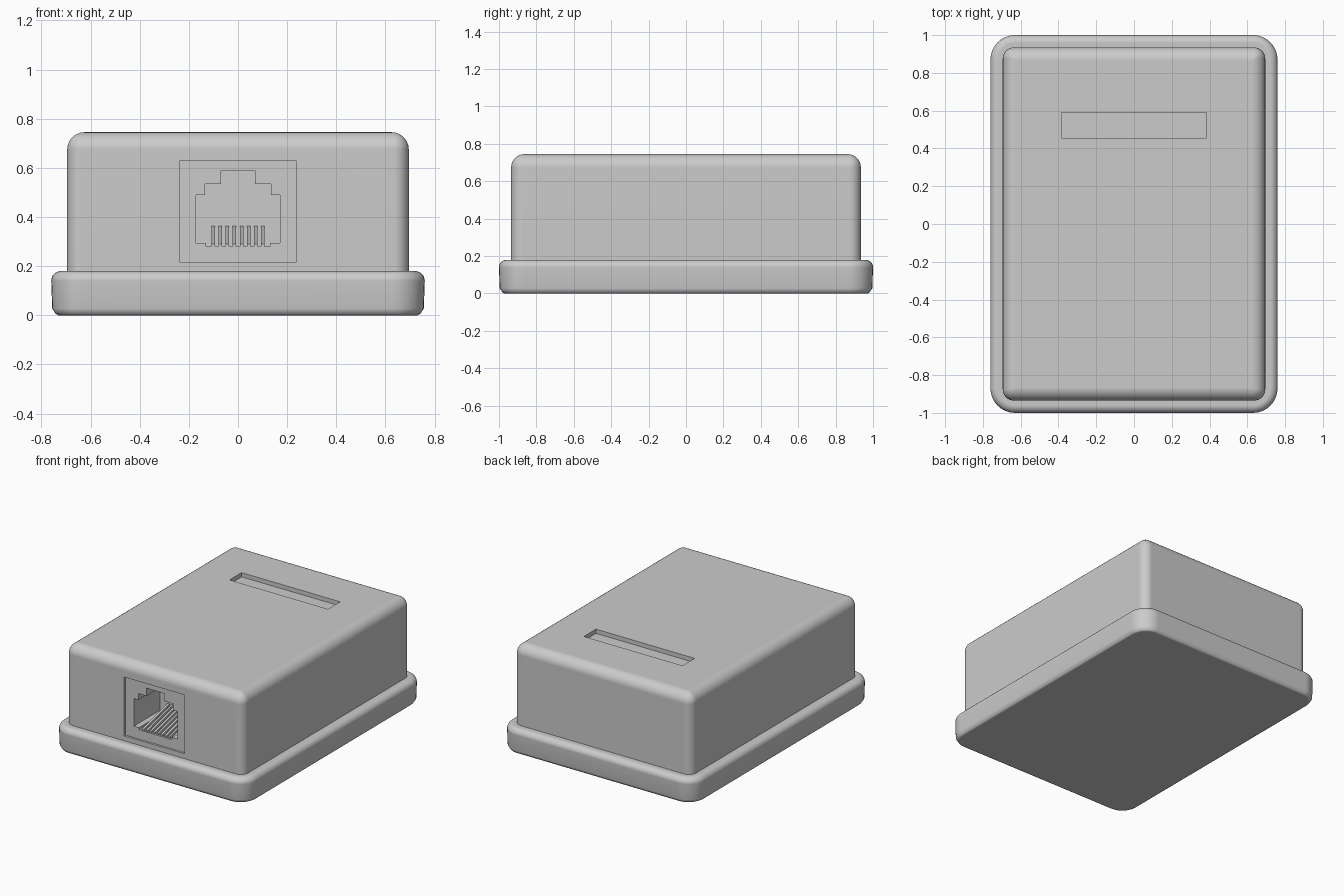
import bpy, bmesh, math

if "Cube" in bpy.data.objects:
    bpy.data.objects.remove(bpy.data.objects["Cube"])


def make_object(name, bm):
    bmesh.ops.recalc_face_normals(bm, faces=bm.faces)
    mesh = bpy.data.meshes.new(name)
    bm.to_mesh(mesh)
    bm.free()
    ob = bpy.data.objects.new(name, mesh)
    bpy.context.collection.objects.link(ob)
    return ob


def rounded_block(name, hx, hy, radius, rings, steps=8):
    """Loft rounded rectangles; rings are (inset, z) pairs."""
    bm = bmesh.new()
    loops = []
    for inset, z in rings:
        r = max(radius - inset, 0.008)
        loop = []
        for k, (sx, sy) in enumerate([(1, 1), (-1, 1), (-1, -1), (1, -1)]):
            for i in range(steps + 1):
                a = math.pi / 2 * (k + i / steps)
                loop.append(bm.verts.new((sx * (hx - inset - r) + r * math.cos(a),
                                          sy * (hy - inset - r) + r * math.sin(a), z)))
        loops.append(loop)
    for a, b in zip(loops, loops[1:]):
        n = len(a)
        for i in range(n):
            j = (i + 1) % n
            bm.faces.new((a[i], a[j], b[j], b[i]))
    bm.faces.new(loops[0])
    bm.faces.new(loops[-1])
    return make_object(name, bm)


def prism(name, profile, y0, y1):
    """Extrude an (x, z) profile along y."""
    bm = bmesh.new()
    f = [bm.verts.new((x, y0, z)) for x, z in profile]
    b = [bm.verts.new((x, y1, z)) for x, z in profile]
    bm.faces.new(f)
    bm.faces.new(b)
    for i in range(len(f)):
        j = (i + 1) % len(f)
        bm.faces.new((f[i], f[j], b[j], b[i]))
    return make_object(name, bm)


def rect(hx, z0, z1):
    return [(-hx, z0), (hx, z0), (hx, z1), (-hx, z1)]


def smooth(ob):
    ob.data.shade_smooth()
    ob.data.set_sharp_from_angle(angle=math.radians(35))
    wn = ob.modifiers.new("weighted_normals", 'WEIGHTED_NORMAL')
    wn.keep_sharp = True


def fillet(z, r, steps=7):
    """Top-edge rounding rings ending at height z."""
    angles = [math.pi / 2 * i / steps for i in range(steps + 1)]
    return [(r * (1 - math.cos(a)), z - r + r * math.sin(a)) for a in angles]


# Base plate with chamfered foot and rounded upper rim
base = rounded_block("base_plate", 0.76, 1.0, 0.13,
                     [(0.03, 0), (0.018, 0.006), (0.004, 0.028)] + fillet(0.18, 0.04))
smooth(base)

# Cover shell
cover = rounded_block("cover", 0.695, 0.935, 0.06, [(0, 0.17)] + fillet(0.745, 0.07))

# Stepped socket outline, mirrored about x = 0
half = [(0.13, 0.28), (0.13, 0.295), (0.17, 0.295), (0.17, 0.49), (0.135, 0.49),
        (0.135, 0.535), (0.07, 0.535), (0.07, 0.59)]
socket = half + [(-x, z) for x, z in reversed(half)]

# Front recess, socket cavity and top label slot
cutters = [prism("recess_cutter", rect(0.235, 0.215, 0.63), -1.0, -0.92),
           prism("socket_cutter", socket, -0.96, -0.63),
           prism("slot_cutter", rect(0.385, 0.715, 0.85), 0.455, 0.59)]
for c in cutters:
    c.hide_render = True
    m = cover.modifiers.new(c.name, 'BOOLEAN')
    m.operation = 'DIFFERENCE'
    m.solver = 'EXACT'
    m.object = c
bpy.context.view_layer.update()
cut_mesh = bpy.data.meshes.new_from_object(
    cover.evaluated_get(bpy.context.evaluated_depsgraph_get()))
cover.modifiers.clear()
cover.data = cut_mesh
for c in cutters:
    bpy.data.objects.remove(c)
smooth(cover)

# Eight contact wires rising towards the back of the socket
for i in range(8):
    x = (i - 3.5) * 0.029
    bm = bmesh.new()
    bmesh.ops.create_cube(bm, size=1)
    for v in bm.verts:
        back = v.co.y > 0
        v.co = (x + v.co.x * 0.014, -0.632 if back else -0.915,
                (0.355 if back else 0.283) + v.co.z * 0.016)
    make_object(f"contact_wire_{i + 1}", bm)
